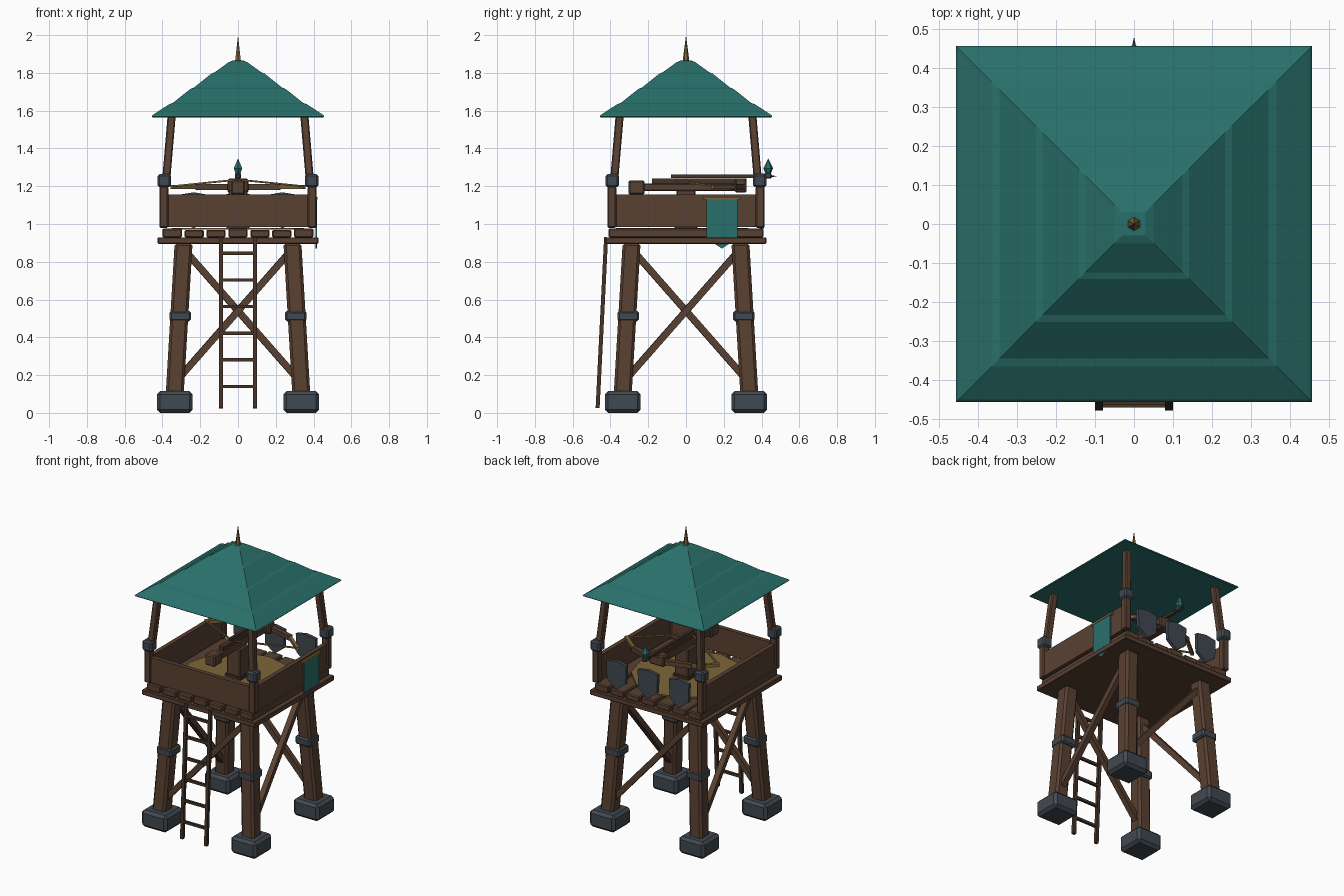
import bpy, bmesh, math
from mathutils import Vector, Matrix

if "Cube" in bpy.data.objects:
    bpy.data.objects.remove(bpy.data.objects["Cube"])


def mat(name, rgb):
    m = bpy.data.materials.new(name)
    m.diffuse_color = (*rgb, 1)
    m.use_nodes = True
    m.node_tree.nodes["Principled BSDF"].inputs["Base Color"].default_value = m.diffuse_color
    return m


WOOD = mat("brown wood", (0.100, 0.052, 0.031))
DARK = mat("dark wood", (0.060, 0.033, 0.021))
SLATE = mat("slate grey", (0.053, 0.066, 0.082))
TEAL = mat("teal", (0.022, 0.160, 0.145))
GOLD = mat("straw gold", (0.210, 0.135, 0.040))


def finish(name, bm, m):
    bmesh.ops.recalc_face_normals(bm, faces=bm.faces[:])
    me = bpy.data.meshes.new(name)
    bm.to_mesh(me)
    bm.free()
    me.materials.append(m)
    ob = bpy.data.objects.new(name, me)
    bpy.context.collection.objects.link(ob)
    return ob


def box(name, c, s, m, bevel=0.0, matrix=None, shear=None):
    bm = bmesh.new()
    bmesh.ops.create_cube(bm, size=1)
    for v in bm.verts:
        top = v.co.z > 0
        v.co = Vector(v.co[i] * s[i] for i in range(3))
        if shear and top:
            v.co += Vector(shear)
    if bevel:
        bmesh.ops.bevel(bm, geom=bm.edges[:], offset=bevel, segments=1, affect='EDGES')
    bm.transform(Matrix.Translation(c) @ (matrix or Matrix()))
    return finish(name, bm, m)


def beam(name, p, q, w, m, h=None, bevel=0.0):
    p, q = Vector(p), Vector(q)
    rot = (q - p).to_track_quat('Z', 'Y').to_matrix().to_4x4()
    return box(name, (p + q) / 2, (w, h or w, (q - p).length), m, bevel, rot)


def slanted(name, p, q, w, m, bevel=0.0):
    # upright post with level ends
    p, q = Vector(p), Vector(q)
    d = q - p
    return box(name, p + Vector((0, 0, d.z / 2)), (w, w, d.z), m, bevel,
               shear=(d.x, d.y, 0))


def cone(name, p, q, r1, r2, n, m):
    p, q = Vector(p), Vector(q)
    bm = bmesh.new()
    bmesh.ops.create_cone(bm, cap_ends=True, segments=n, radius1=r1, radius2=r2,
                          depth=(q - p).length)
    rot = (q - p).to_track_quat('Z', 'Y').to_matrix().to_4x4()
    bm.transform(Matrix.Translation((p + q) / 2) @ rot)
    return finish(name, bm, m)


def plate(name, pts, push, m):
    bm = bmesh.new()
    f = bm.faces.new([bm.verts.new(p) for p in pts])
    r = bmesh.ops.extrude_face_region(bm, geom=[f])
    for v in r["geom"]:
        if isinstance(v, bmesh.types.BMVert):
            v.co += Vector(push)
    return finish(name, bm, m)


# Four corners: feet, legs, bands, roof posts
for sx in (-1, 1):
    for sy in (-1, 1):
        def at(r, z):
            return (sx * r, sy * r, z)
        box("foot_stone", at(0.335, 0.0575), (0.19, 0.19, 0.115), SLATE, 0.018)
        slanted("leg", at(0.335, 0.1), at(0.288, 0.9), 0.095, WOOD, 0.014)
        box("leg_band", at(0.306, 0.512), (0.112, 0.112, 0.056), SLATE, 0.01)
        box("corner_post", at(0.392, 1.09), (0.046, 0.046, 0.22), WOOD, 0.006)
        box("post_band", at(0.39, 1.23), (0.07, 0.07, 0.07), SLATE, 0.01)
        slanted("roof_post", at(0.383, 1.2), at(0.349, 1.6), 0.043, WOOD, 0.006)

# One diagonal brace per side
for k in range(4):
    R = Matrix.Rotation(k * math.pi / 2, 3, 'Z')
    beam("leg_brace", R @ Vector((-0.325, -0.33, 0.17)),
         R @ Vector((0.29, -0.29, 0.87)), 0.036, WOOD)

# Ladder
for sx in (-1, 1):
    beam("ladder_rail", (sx * 0.09, -0.468, 0.025), (sx * 0.09, -0.423, 0.93), 0.021, DARK)
for i in range(6):
    z = 0.14 + i * 0.141
    y = -0.468 + 0.045 * (z - 0.025) / 0.905
    beam("ladder_rung", (-0.09, y, z), (0.09, y, z), 0.017, DARK)

# Deck
box("deck_slab", (0, 0, 0.912), (0.85, 0.85, 0.034), WOOD, 0.004)
for i in range(7):
    h = 0.04 + 0.006 * ((i * 2) % 3 == 0)
    box("deck_plank", ((i - 3) * 0.116, 0, 0.929 + h / 2), (0.102, 0.82, h), WOOD, 0.006)
cone("straw_mat", (0, -0.02, 0.97), (0, -0.02, 0.98), 0.35, 0.35, 12, GOLD)

# Walls on front and both sides, back left open
box("front_wall", (0, -0.392, 1.07), (0.74, 0.03, 0.17), WOOD)
for sx in (-1, 1):
    box("side_wall", (sx * 0.392, 0, 1.07), (0.03, 0.74, 0.17), WOOD)

# Shields along the back
for x in (-0.235, 0, 0.235):
    pts = [(-0.075, 1.155), (0, 1.168), (0.075, 1.155), (0.07, 1.03), (0, 0.975), (-0.07, 1.03)]
    plate("shield", [(x + a, 0.39, z) for a, z in pts], (0, 0.022, 0), SLATE)

# Banner on the right wall
plate("banner", [(0.411, 0.108, 1.13), (0.411, 0.272, 1.13), (0.411, 0.272, 0.925),
                 (0.411, 0.19, 0.87), (0.411, 0.108, 0.925)], (0.008, 0, 0), TEAL)
box("banner_rod", (0.414, 0.19, 1.137), (0.014, 0.195, 0.014), GOLD)

# Mounted crossbow
box("crossbow_base", (0, 0, 0.985), (0.12, 0.12, 0.03), DARK, 0.004)
box("crossbow_pedestal", (0, 0, 1.085), (0.1, 0.1, 0.19), WOOD, 0.006)
box("crossbow_stock", (0, 0.04, 1.195), (0.06, 0.54, 0.04), WOOD, 0.005)
box("crossbow_winch", (0, -0.262, 1.193), (0.075, 0.085, 0.075), WOOD, 0.008)
box("crossbow_rail", (0, 0.07, 1.228), (0.035, 0.5, 0.026), DARK)
box("crossbow_head", (0, 0.29, 1.203), (0.11, 0.06, 0.075), WOOD, 0.008)
beam("bolt_shaft", (0, -0.08, 1.253), (0, 0.42, 1.253), 0.018, DARK)
cone("bolt_tip", (0, 0.405, 1.253), (0, 0.48, 1.253), 0.016, 0, 4, SLATE)
for s in (-1, 1):
    beam("bow_inner_arm", (s * 0.04, 0.3, 1.196), (s * 0.22, 0.25, 1.196), 0.03, WOOD)
    beam("bow_outer_arm", (s * 0.21, 0.255, 1.196), (s * 0.35, 0.14, 1.196), 0.021, GOLD)
    beam("bow_string", (s * 0.345, 0.145, 1.2), (0, -0.06, 1.235), 0.009, GOLD)

# Crystal lamp over the bolt tip
box("crystal_holder", (0, 0.435, 1.255), (0.034, 0.034, 0.03), SLATE, 0.005)
cone("crystal_lower", (0, 0.435, 1.262), (0, 0.435, 1.295), 0.012, 0.026, 6, TEAL)
cone("crystal_upper", (0, 0.435, 1.295), (0, 0.435, 1.347), 0.026, 0, 6, TEAL)

# Stepped pyramid roof: square rings from a profile
prof = [(0.452, 1.565), (0.457, 1.57), (0.45, 1.578), (0.365, 1.634), (0.345, 1.641),
        (0.252, 1.715), (0.234, 1.722), (0.141, 1.796), (0.124, 1.803),
        (0.05, 1.856), (0.03, 1.865)]
bm = bmesh.new()
rings = [[bm.verts.new((r * a, r * b, z)) for a, b in ((-1, -1), (1, -1), (1, 1), (-1, 1))]
         for r, z in prof]
for lo, hi in zip(rings, rings[1:]):
    for i in range(4):
        j = (i + 1) % 4
        bm.faces.new((lo[i], lo[j], hi[j], hi[i]))
bm.faces.new(rings[0][::-1])
bm.faces.new(rings[-1])
finish("roof", bm, TEAL)
cone("roof_spike", (0, 0, 1.86), (0, 0, 2.0), 0.018, 0, 6, GOLD)
